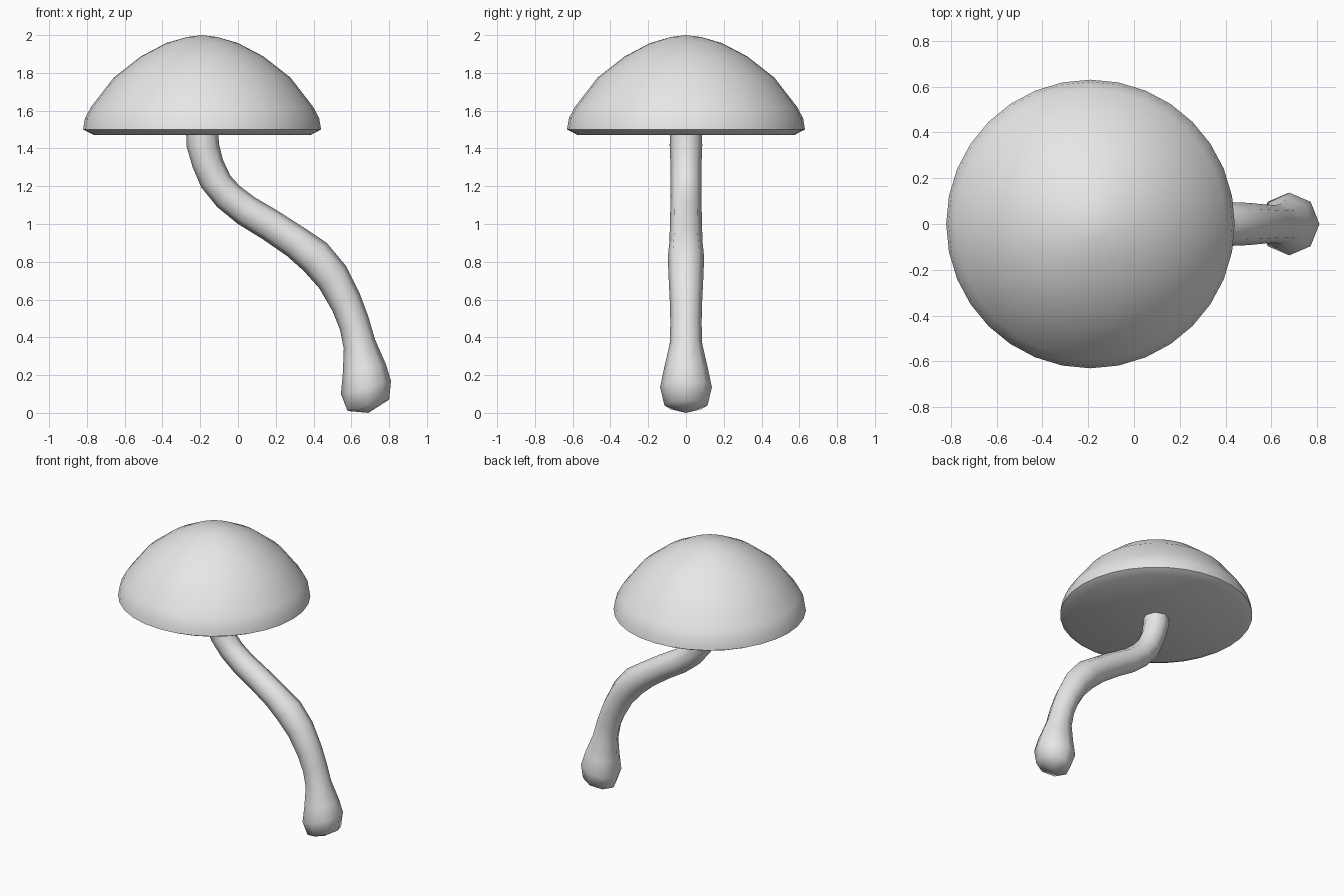
import bpy
import bmesh
import math
from mathutils import Vector

default_cube = bpy.data.objects.get("Cube")
if default_cube:
    bpy.data.objects.remove(default_cube, do_unlink=True)

# One plain material for the whole mushroom
grey = bpy.data.materials.new("light grey")
grey.use_nodes = True
colour = (0.8, 0.8, 0.8, 1)
grey.diffuse_color = colour
grey.node_tree.nodes["Principled BSDF"].inputs["Base Color"].default_value = colour


def ring(bm, centre, across, depth, sides):
    """Add a loop of vertices around centre, spanned by two radius vectors."""
    angles = [math.tau * i / sides for i in range(sides)]
    return [bm.verts.new(centre + across * math.cos(a) + depth * math.sin(a))
            for a in angles]


def bridge(bm, lower, upper):
    """Join two loops with quads."""
    count = len(lower)
    for i in range(count):
        j = (i + 1) % count
        bm.faces.new((lower[i], lower[j], upper[j], upper[i]))


def close_end(bm, loop, tip):
    """Close a loop with a triangle fan to a tip point."""
    point = bm.verts.new(tip)
    for i, vert in enumerate(loop):
        bm.faces.new((vert, loop[(i + 1) % len(loop)], point))


def finish(bm, name):
    bmesh.ops.recalc_face_normals(bm, faces=bm.faces)
    for face in bm.faces:
        face.smooth = True
    mesh = bpy.data.meshes.new(name)
    bm.to_mesh(mesh)
    bm.free()
    mesh.materials.append(grey)
    obj = bpy.data.objects.new(name, mesh)
    bpy.context.collection.objects.link(obj)
    return obj


# Cap: a lathed dome with a rounded rim and a flat underside
cap_x = -0.19
cap_profile = [(0.575, 1.472), (0.63, 1.5), (0.62, 1.56), (0.588, 1.62),
               (0.468, 1.775), (0.325, 1.887), (0.19, 1.958), (0.08, 1.99)]
bm = bmesh.new()
loops = [ring(bm, Vector((cap_x, 0, z)), Vector((r, 0, 0)), Vector((0, r, 0)), 32)
         for r, z in cap_profile]
for lower, upper in zip(loops, loops[1:]):
    bridge(bm, lower, upper)
close_end(bm, loops[-1], (cap_x, 0, 2))
bm.faces.new(loops[0])
cap = finish(bm, "mushroom_cap")

# Stem: an eight-sided curved tube, given by its left and right edges (x, z, x, z)
stem_edges = [
    (.58, .01, .80, .07), (.545, .10, .81, .17), (.555, .21, .782, .26),
    (.56, .34, .725, .39), (.54, .44, .69, .51), (.50, .54, .645, .63),
    (.43, .66, .57, .78), (.35, .75, .47, .90), (.26, .83, .35, .98),
    (.13, .92, .21, 1.07), (0, 1, .09, 1.14), (-.11, 1.09, .01, 1.20),
    (-.195, 1.195, -.04, 1.255), (-.24, 1.30, -.08, 1.34),
    (-.272, 1.41, -.10, 1.42), (-.275, 1.49, -.105, 1.49),
]
bm = bmesh.new()
loops = []
for xa, za, xb, zb in stem_edges:
    a, b = Vector((xa, 0, za)), Vector((xb, 0, zb))
    half = (b - a) / 2
    loops.append(ring(bm, (a + b) / 2, half, Vector((0, half.length, 0)), 8))
for lower, upper in zip(loops, loops[1:]):
    bridge(bm, lower, upper)
close_end(bm, loops[0], (.69, 0, 0))
bm.faces.new(loops[-1])
stem = finish(bm, "stem")

# Keep the rim of the flat underside crisp
bpy.ops.object.select_all(action='DESELECT')
for obj in (cap, stem):
    obj.select_set(True)
bpy.context.view_layer.objects.active = cap
bpy.ops.object.shade_smooth_by_angle(angle=math.radians(60))
